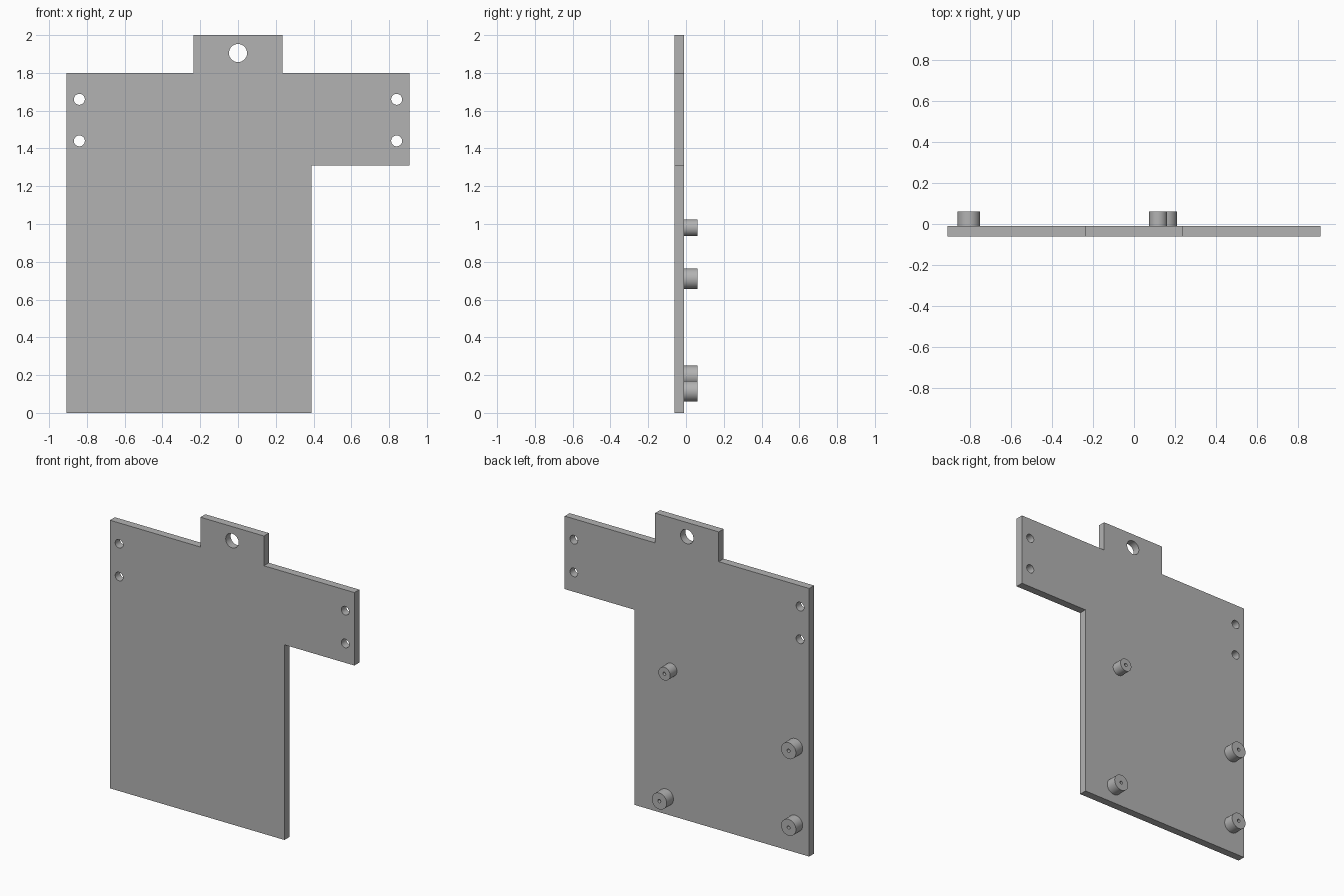
import bpy, bmesh
from math import cos, sin, pi
from mathutils import Matrix, Vector

cube = bpy.data.objects.get("Cube")
if cube:
    bpy.data.objects.remove(cube)

grey = bpy.data.materials.new("plain_grey")
grey.use_nodes = True
colour = (0.45, 0.45, 0.45, 1)
grey.diffuse_color = colour
grey.node_tree.nodes["Principled BSDF"].inputs["Base Color"].default_value = colour

FRONT, BACK, TIP = -0.062, -0.01, 0.062


def finish(name, bm):
    """Clean the mesh and place it in the scene with smooth round walls."""
    bmesh.ops.remove_doubles(bm, verts=bm.verts, dist=0.0001)
    bmesh.ops.recalc_face_normals(bm, faces=bm.faces)
    mesh = bpy.data.meshes.new(name)
    bm.to_mesh(mesh)
    bm.free()
    mesh.materials.append(grey)
    obj = bpy.data.objects.new(name, mesh)
    bpy.context.collection.objects.link(obj)
    bpy.ops.object.select_all(action='DESELECT')
    obj.select_set(True)
    bpy.context.view_layer.objects.active = obj
    bpy.ops.object.shade_smooth_by_angle(angle=pi / 6)
    return obj


def circle(x, z, r, n=40):
    return [(x + r * cos(2 * pi * i / n), z + r * sin(2 * pi * i / n)) for i in range(n)]


# Mounting plate: outline with a top tab and side arm, pierced by round holes
outline = [(-0.908, 0), (0.389, 0), (0.389, 1.31), (0.908, 1.31), (0.908, 1.8),
           (0.236, 1.8), (0.236, 2), (-0.236, 2), (-0.236, 1.8), (-0.908, 1.8)]
loops = [outline, circle(0, 1.905, 0.048)]
for side in (-1, 1):
    for z in (1.44, 1.66):
        loops.append(circle(side * 0.84, z, 0.029))

curve = bpy.data.curves.new("plate_outline", 'CURVE')
curve.dimensions = '2D'
curve.fill_mode = 'BOTH'
curve.extrude = (BACK - FRONT) / 2
for points in loops:
    spline = curve.splines.new('POLY')
    spline.points.add(len(points) - 1)
    for point, (x, z) in zip(spline.points, points):
        point.co = (x, z, 0, 1)
    spline.use_cyclic_u = True
helper = bpy.data.objects.new("plate_outline", curve)
bpy.context.collection.objects.link(helper)
bpy.context.view_layer.update()
solid = helper.evaluated_get(bpy.context.evaluated_depsgraph_get())
bm = bmesh.new()
bm.from_mesh(solid.to_mesh())
solid.to_mesh_clear()
bpy.data.objects.remove(helper)
bmesh.ops.transform(bm, verts=bm.verts,
                    matrix=Matrix.Translation((0, (FRONT + BACK) / 2, 0)) @ Matrix.Rotation(pi / 2, 4, 'X'))
finish("mounting_plate", bm)


# Standoffs: round posts on the back, each with a blind screw hole
def standoff(name, x, z, r, bore=0.011):
    bm = bmesh.new()
    profile = [(0, BACK), (r, BACK), (r, TIP), (bore, TIP), (bore, 0.005), (0, 0.005)]
    verts = [bm.verts.new((x + radius, y, z)) for radius, y in profile]
    edges = [bm.edges.new(pair) for pair in zip(verts, verts[1:])]
    bmesh.ops.spin(bm, geom=verts + edges, cent=Vector((x, 0, z)), axis=(0, 1, 0),
                   angle=2 * pi, steps=40, use_merge=True)
    finish(name, bm)


standoff("upper_left_standoff", 0.118, 0.98, 0.044)
standoff("lower_left_standoff", 0.155, 0.115, 0.055)
standoff("upper_right_standoff", -0.805, 0.71, 0.055)
standoff("lower_right_standoff", -0.805, 0.195, 0.055)
